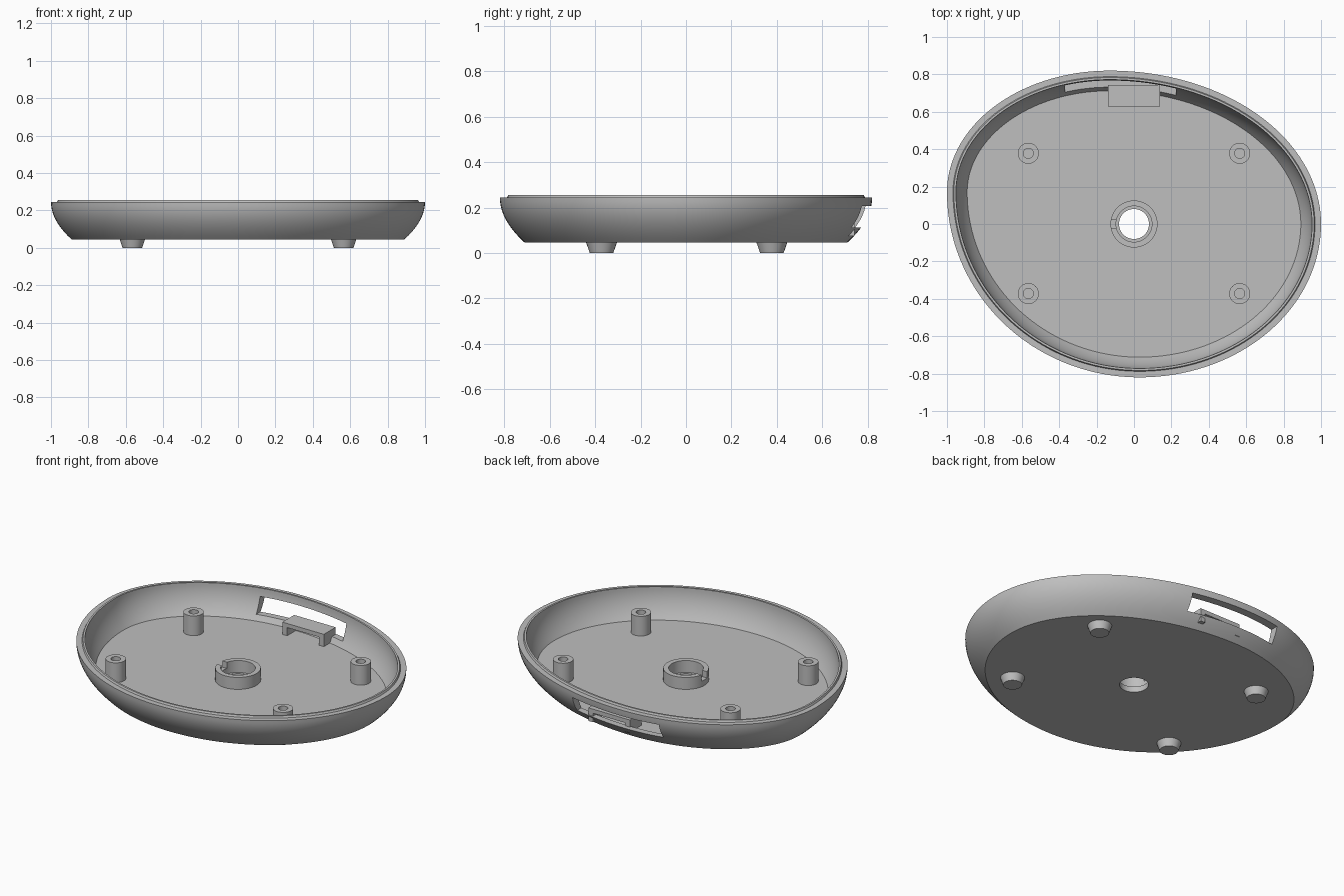
import bpy, bmesh, math
from mathutils import Vector

cube = bpy.data.objects.get("Cube")
if cube:
    bpy.data.objects.remove(cube)

# One plain plastic colour
GREY = (0.52, 0.52, 0.52, 1)
plastic = bpy.data.materials.new("grey_plastic")
plastic.use_nodes = True
plastic.diffuse_color = GREY
plastic.node_tree.nodes["Principled BSDF"].inputs["Base Color"].default_value = GREY

SIDES = 144
FLOOR, BASE, RIM = 0.08, 0.045, 0.245


def circle(r, n=SIDES):
    return [Vector((r * math.cos(a), r * math.sin(a))) for a in (math.tau * i / n for i in range(n))]


def egg_point(a):
    """Lopsided oval made of four quarter ellipses that meet smoothly."""
    c, s = math.cos(a), math.sin(a)
    cx, rx = (-0.13, (1.13 if c > 0 else 0.87)) if s > 0 else (0.03, (0.97 if c > 0 else 1.03))
    cy, ry = (0.0, 0.82) if c > 0 else (0.17, (0.65 if s > 0 else 0.99))
    return Vector((cx + rx * c, cy + ry * s))


def egg(inset):
    """Oval moved inward by an even distance."""
    pts = []
    for i in range(SIDES):
        a = math.tau * (i + 0.5) / SIDES
        t = (egg_point(a + 0.01) - egg_point(a - 0.01)).normalized()
        pts.append(egg_point(a) + Vector((-t.y, t.x)) * inset)
    return pts


def finish(name, bm, smooth=True):
    bmesh.ops.recalc_face_normals(bm, faces=bm.faces)
    mesh = bpy.data.meshes.new(name)
    bm.to_mesh(mesh)
    bm.free()
    mesh.materials.append(plastic)
    obj = bpy.data.objects.new(name, mesh)
    bpy.context.collection.objects.link(obj)
    if smooth:
        shade(obj)
    return obj


def shade(obj):
    bpy.ops.object.select_all(action='DESELECT')
    obj.select_set(True)
    bpy.context.view_layer.objects.active = obj
    bpy.ops.object.shade_smooth_by_angle(angle=math.radians(30))


def loft(name, rings, at=(0, 0), closed=True):
    """Skin a list of (outline, height); closed joins last ring to first, else caps the ends."""
    bm = bmesh.new()
    loops = [[bm.verts.new((p.x + at[0], p.y + at[1], z)) for p in pts] for pts, z in rings]
    pairs = list(zip(loops, loops[1:]))
    if closed:
        pairs.append((loops[-1], loops[0]))
    else:
        bm.faces.new(loops[0])
        bm.faces.new(loops[-1])
    for lo, hi in pairs:
        for i in range(len(lo)):
            j = (i + 1) % len(lo)
            bm.faces.new((lo[i], lo[j], hi[j], hi[i]))
    return finish(name, bm)


def tube(name, outer, inner, z0, z1, at=(0, 0), n=48):
    o, i = circle(outer, n), circle(inner, n)
    return loft(name, [(o, z0), (o, z1), (i, z1), (i, z0)], at)


def box(name, lo, hi):
    bm = bmesh.new()
    bmesh.ops.create_cube(bm, size=1)
    for v in bm.verts:
        v.co = [(a + b) / 2 + c * (b - a) for a, b, c in zip(lo, hi, v.co)]
    return finish(name, bm, smooth=False)


def cut(obj, name, lo, hi):
    """Cut a box-shaped opening and apply it."""
    cutter = box(name, lo, hi)
    mod = obj.modifiers.new("opening", 'BOOLEAN')
    mod.operation, mod.solver, mod.object = 'DIFFERENCE', 'EXACT', cutter
    bpy.context.view_layer.objects.active = obj
    bpy.ops.object.modifier_apply(modifier=mod.name)
    bpy.data.objects.remove(cutter)
    shade(obj)


# Shell: curved outer wall, stepped rim, curved inner wall, floor with centre hole
STEPS = 10
hole = circle(0.08)
rings = [(hole, BASE)]
for k in range(STEPS + 1):
    t = 1 - k / STEPS
    rings.append((egg(0.11 * t * t), RIM - t * (RIM - BASE)))
rings += [(egg(0.032), RIM), (egg(0.037), 0.256), (egg(0.048), 0.256)]
for k in range(1, STEPS + 1):
    t = k / STEPS
    rings.append((egg(0.048 + 0.06 * t * t), 0.256 - t * (0.256 - FLOOR)))
rings.append((hole, FLOOR))
shell = loft("shell", rings)

# Port opening in the back wall
cut(shell, "port_cutter", (-0.37, 0.6, 0.112), (0.225, 1.0, 0.207))

# Centre collar with a key slot
collar = tube("centre_collar", 0.126, 0.096, FLOOR - 0.01, 0.153, n=64)
cut(collar, "slot_cutter", (-0.2, -0.025, 0.115), (-0.08, 0.025, 0.3))

# Screw posts inside and tapered feet below
for sx, side in ((-1, "right"), (1, "left")):
    for sy, end in ((-0.372, "front"), (0.378, "back")):
        spot = (sx * 0.565, sy)
        tube(f"{end}_{side}_post", 0.056, 0.027, FLOOR - 0.01, 0.2, spot)
        loft(f"{end}_{side}_foot", [(circle(0.052, 48), 0), (circle(0.069, 48), BASE + 0.005)],
             spot, closed=False)

# Port bracket: a shelf on two legs
box("bracket_shelf", (-0.14, 0.628, 0.13), (0.14, 0.742, 0.155))
for sx, side in ((-1, "right"), (1, "left")):
    x = sorted((sx * 0.14, sx * 0.108))
    box(f"bracket_{side}_leg", (x[0], 0.628, FLOOR - 0.005), (x[1], 0.742, 0.13))
